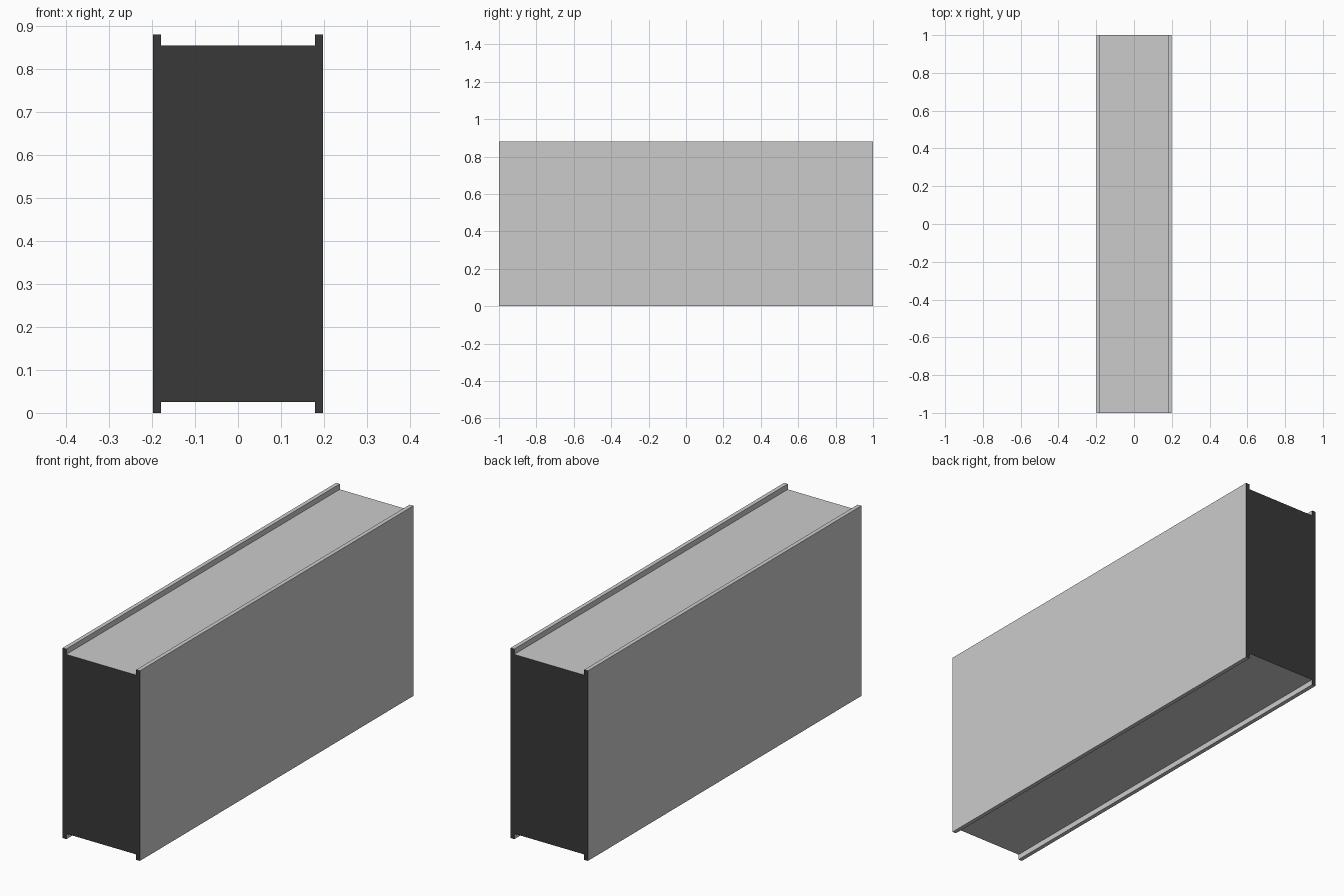
import bpy, bmesh

if "Cube" in bpy.data.objects:
    bpy.data.objects.remove(bpy.data.objects["Cube"])

HALF_W, PLATE_IN = 0.198, 0.179     # outer and inner x of the side plates
HEIGHT, LIP = 0.88, 0.025           # total height, lip above and below the core

# Dark material for the two end faces, plain grey for the rest
grey = bpy.data.materials.new("plain_grey")
grey.diffuse_color = (0.8, 0.8, 0.8, 1)
grey.use_nodes = True
grey.node_tree.nodes["Principled BSDF"].inputs["Base Color"].default_value = grey.diffuse_color
dark = bpy.data.materials.new("dark_end")
dark.diffuse_color = (0.04, 0.04, 0.04, 1)
dark.use_nodes = True
dark.node_tree.nodes["Principled BSDF"].inputs["Base Color"].default_value = dark.diffuse_color

# H-shaped cross-section: right half, mirrored to the left
half = [(PLATE_IN, LIP), (PLATE_IN, 0), (HALF_W, 0),
        (HALF_W, HEIGHT), (PLATE_IN, HEIGHT), (PLATE_IN, HEIGHT - LIP)]
profile = half + [(-x, z) for x, z in reversed(half)]

# Extrude the section along the full length
bm = bmesh.new()
face = bm.faces.new([bm.verts.new((x, -1, z)) for x, z in profile])
result = bmesh.ops.extrude_face_region(bm, geom=[face], use_keep_orig=True)
moved = [v for v in result["geom"] if isinstance(v, bmesh.types.BMVert)]
bmesh.ops.translate(bm, verts=moved, vec=(0, 2, 0))
bmesh.ops.recalc_face_normals(bm, faces=bm.faces)
for f in bm.faces:
    f.material_index = 1 if abs(f.normal.y) > 0.9 else 0

mesh = bpy.data.meshes.new("lipped_panel_block")
bm.to_mesh(mesh)
bm.free()
mesh.materials.append(grey)
mesh.materials.append(dark)
block = bpy.data.objects.new("lipped_panel_block", mesh)
bpy.context.collection.objects.link(block)
